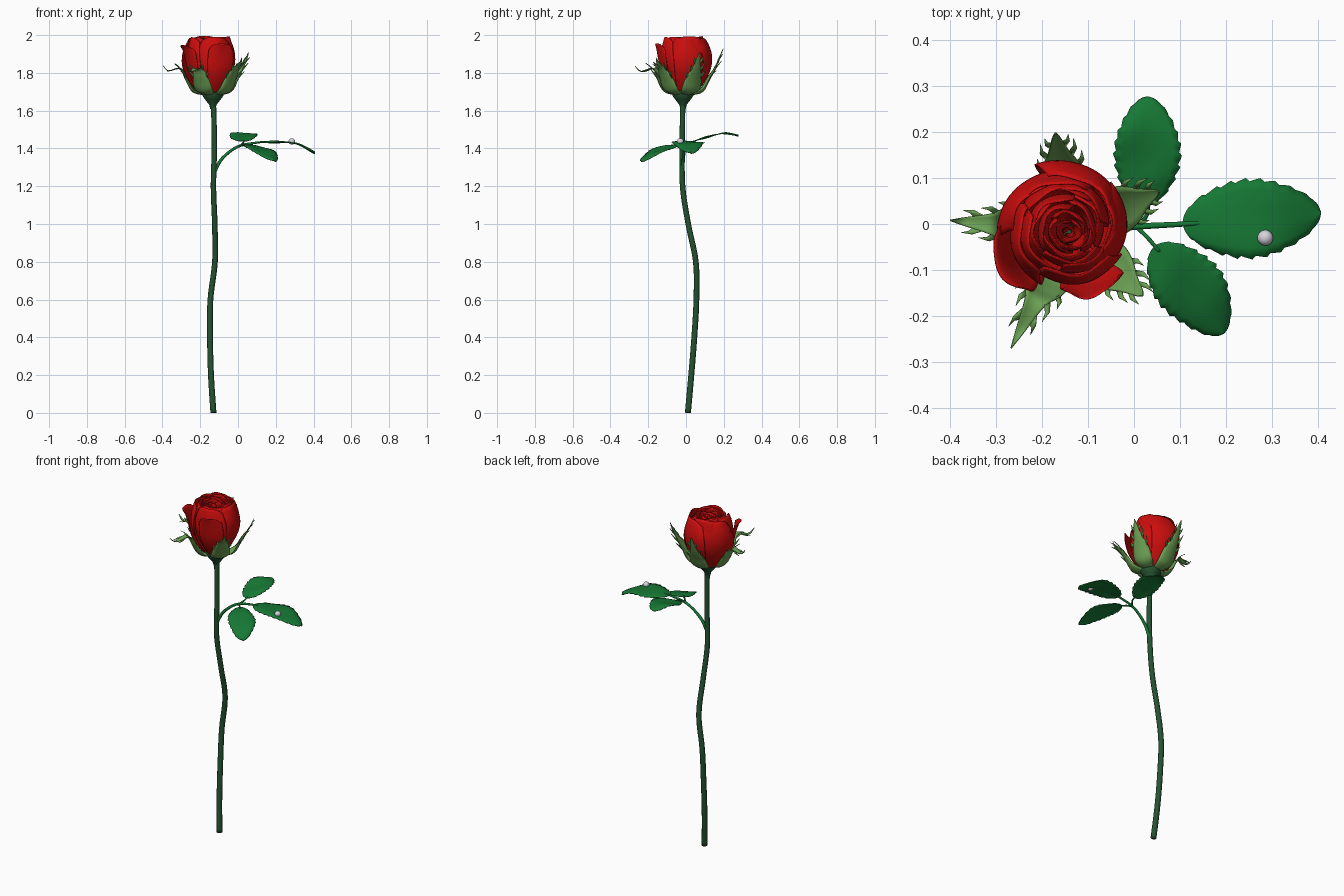
import bpy, math, random
from math import sin, cos, pi, radians
from mathutils import Vector

if "Cube" in bpy.data.objects:
    bpy.data.objects.remove(bpy.data.objects["Cube"])

random.seed(4)


def mat(name, rgb):
    m = bpy.data.materials.new(name)
    m.diffuse_color = (*rgb, 1)
    m.use_nodes = True
    m.node_tree.nodes["Principled BSDF"].inputs["Base Color"].default_value = m.diffuse_color
    return m


RED = mat("petal_red", (0.60, 0.004, 0.004))
STEM = mat("stem_green", (0.018, 0.085, 0.03))
LEAF = mat("leaf_green", (0.008, 0.19, 0.035))
SEPAL = mat("sepal_green", (0.15, 0.36, 0.09))
DEW = mat("dew", (0.68, 0.66, 0.72))


def add_mesh(name, verts, faces, m, thick=0.0):
    me = bpy.data.meshes.new(name)
    me.from_pydata(verts, [], faces)
    me.validate()
    ob = bpy.data.objects.new(name, me)
    bpy.context.collection.objects.link(ob)
    me.materials.append(m)
    for p in me.polygons:
        p.use_smooth = True
    if thick:
        s = ob.modifiers.new("thickness", 'SOLIDIFY')
        s.thickness = thick
        s.offset = 0
    return ob


def grid(name, fn, rows, cols, m, thick=0.0, extra=None):
    """Sheet from fn(t in 0..1, u in -1..1), with optional loose extra faces."""
    verts = [fn(i / rows, 2 * j / cols - 1) for i in range(rows + 1) for j in range(cols + 1)]
    n = cols + 1
    faces = [(i * n + j, i * n + j + 1, (i + 1) * n + j + 1, (i + 1) * n + j)
             for i in range(rows) for j in range(cols)]
    for strip in extra or []:
        b = len(verts)
        verts += strip
        faces += [(b, b + 1, b + 3, b + 2), (b + 2, b + 3, b + 4)]
    return add_mesh(name, verts, faces, m, thick)


def spline(pts, t):
    """Catmull-Rom through evenly spaced points."""
    n = len(pts) - 1
    i = min(int(t * n), n - 1)
    f = t * n - i
    g = lambda k: Vector(pts[max(0, min(n, k))])
    a, b, c, d = g(i - 1), g(i), g(i + 1), g(i + 2)
    return 0.5 * (2 * b + (c - a) * f + (2 * a - 5 * b + 4 * c - d) * f ** 2 + (3 * b - a - 3 * c + d) * f ** 3)


def tube(name, pts, r0, r1, m, steps=32, sides=12):
    verts, faces = [], []
    for i in range(steps + 1):
        t = i / steps
        c = spline(pts, t)
        d = spline(pts, min(1, t + .01)) - spline(pts, max(0, t - .01))
        x = d.cross(Vector((0.1, 1, 0.05))).normalized()
        y = d.cross(x).normalized()
        r = r0 + (r1 - r0) * t
        verts += [c + r * (x * cos(2 * pi * k / sides) + y * sin(2 * pi * k / sides)) for k in range(sides)]
    for i in range(steps):
        for k in range(sides):
            k2 = (k + 1) % sides
            faces.append((i * sides + k, i * sides + k2, (i + 1) * sides + k2, (i + 1) * sides + k))
    faces += [tuple(range(sides))[::-1], tuple(range(steps * sides, (steps + 1) * sides))]
    return add_mesh(name, verts, faces, m)


# Stem, leaf stalk and the two side stalks
tube("stem", [(-.13, .01, 0), (-.143, .028, .2), (-.148, .044, .4), (-.146, .055, .6), (-.122, .052, .8),
              (-.123, .012, 1.0), (-.13, -.018, 1.2), (-.125, -.02, 1.42), (-.13, -.017, 1.65)],
     .016, .014, STEM, 48)
tube("leaf_stalk", [(-.127, -.02, 1.27), (-.085, -.014, 1.345), (0, -.006, 1.41), (.11, 0, 1.432), (.16, .004, 1.433)],
     .010, .004, LEAF)
tube("side_stalk_back", [(.01, -.004, 1.413), (.028, .02, 1.43), (.03, .05, 1.44)], .005, .004, LEAF, 8)
tube("side_stalk_front", [(.005, -.006, 1.411), (.03, -.03, 1.42), (.055, -.06, 1.418)], .005, .004, LEAF, 8)


# Serrated leaflets
def leaf(name, pts, half, droop):
    rows, tooth = 40, 4
    d = Vector(pts[-1]) - Vector(pts[0])
    side = Vector((-d.y, d.x, 0)).normalized()

    def fn(t, u):
        w = half * max(0, sin(pi * t ** 0.95)) ** 0.72
        if abs(u) > 0.99:
            w *= 1 + 0.09 * ((round(t * rows) % tooth) / (tooth - 1) - 0.4)
        c = spline(pts, t)
        lift = 0.006 * abs(u) - droop * u * u + 0.003 * sin(9 * t + 2 * u)
        return c + side * (w * u) + Vector((0, 0, lift * min(1, 4 * t)))
    grid(name, fn, rows, 8, LEAF, .003)


leaf("leaf_end", [(.105, 0, 1.432), (.205, .008, 1.437), (.31, .016, 1.428), (.405, .025, 1.38)], .084, .012)
leaf("leaf_back", [(.022, .038, 1.437), (.028, .115, 1.462), (.03, .2, 1.481), (.03, .276, 1.468)], .071, .008)
leaf("leaf_front", [(.045, -.047, 1.42), (.095, -.108, 1.408), (.15, -.17, 1.38), (.195, -.237, 1.335)], .073, .01)

# Dew drop on the end leaf
bpy.ops.mesh.primitive_uv_sphere_add(segments=24, ring_count=12, radius=.017, location=(.285, -.03, 1.437))
drop = bpy.context.object
drop.name = "dew_drop"
drop.data.materials.append(DEW)
bpy.ops.object.shade_smooth()

# Hip under the flower
HIP = [(.014, 1.61), (.02, 1.632), (.042, 1.66), (.056, 1.68), (.056, 1.695), (.045, 1.71), (.001, 1.715)]


def hip(t, u):
    r, z = HIP[round(t * (len(HIP) - 1))]
    return Vector((-.133 + r * cos(u * pi), -.016 + r * sin(u * pi), z))


grid("hip", hip, len(HIP) - 1, 24, STEM)


# Sepals with feathery side lobes
def sepal(name, deg, reach, top):
    a = radians(deg)
    out, side = Vector((cos(a), sin(a), 0)), Vector((-sin(a), cos(a), 0))
    base = Vector((-.137, -.015, 0))
    prof = [(.045, 0, 1.683), (.105, 0, 1.70), (.142, 0, 1.765), (.172, 0, 1.82),
            (.6 * reach + .075, 0, top - .03), (reach, 0, top)]
    widths = [(.03,) * 3, (.052,) * 3, (.045,) * 3, (.024,) * 3, (.009,) * 3, (.001,) * 3]

    def fn(t, u):
        p, w = spline(prof, t), spline(widths, t).x
        return base + out * (p.x - 3 * (w * u) ** 2) + side * (w * u) + Vector((0, 0, p.z + .25 * w * u * u))

    lobes = []
    for s in (-1, 1):
        for t, ln in ((.42, .04), (.56, .055), (.7, .035)):
            ln *= random.uniform(.8, 1.15)
            p, q = fn(t - .035, s * .9), fn(t + .035, s * .9)
            go = (q - p).normalized()
            mid = (p + q) / 2 + go * ln * .5 + side * s * ln * .35
            tip = (p + q) / 2 + go * ln + side * s * ln * .5 + out * .006
            lobes.append([p, q, mid - go * .004 + side * s * .003, mid + go * .004 - side * s * .003, tip])
    grid(name, fn, 24, 6, SEPAL, .003, lobes)


for i, (deg, reach, top) in enumerate([(175, .262, 1.84), (99, .215, 1.93), (24, .21, 1.91),
                                       (-42, .21, 1.88), (-117, .285, 1.835)]):
    sepal(f"sepal_{i + 1}", deg, reach, top)


# Petals: curved sheets wrapped in a spiral, optional outward lip
def petal(name, deg, R, span, top, lip=0.0, center=(-.148, -.012), close=.6):
    zb = 1.69

    def fn(t, u):
        s = max(0, (t - .5) / .5)
        a = radians(deg + u * span * (.85 + .15 * sin(pi * t)))
        r = R * sin(pi * (.13 + close * t)) * (1 + .09 * u)
        r += lip * s * s * (1 - .35 * u * u) + .003 * s * sin(5 * u + deg)
        z = zb + (top - zb) * t * (1 - .09 * t * abs(u) ** 3) - .55 * lip * s ** 3
        return Vector((center[0] + r * cos(a), center[1] + r * sin(a), z))
    grid(name, fn, 18, 16, RED, .003)


# Outer petals
for i, p in enumerate([(207, .135, 36, 1.985, .07), (-66, .138, 30, 1.985, .055), (-5, .130, 52, 1.985, 0),
                       (66, .142, 50, 1.985, .004), (138, .138, 50, 1.99, .006)]):
    petal(f"outer_petal_{i + 1}", *p)

# Inner rings, tightening towards the heart
n = 0
for count, R, span, top in [(5, .122, 52, 1.997), (4, .102, 60, 1.995), (4, .082, 62, 1.99),
                            (3, .062, 80, 1.985), (3, .043, 80, 1.978), (2, .026, 110, 1.972), (1, .011, 175, 1.968)]:
    f = (.122 - R) / .122
    for k in range(count):
        n += 1
        petal(f"inner_petal_{n}", k * 360 / count + n * 17, R, span, top - .006 * random.random(), .003,
              (-.148 + .008 * f, -.01 - .008 * f), .57)
